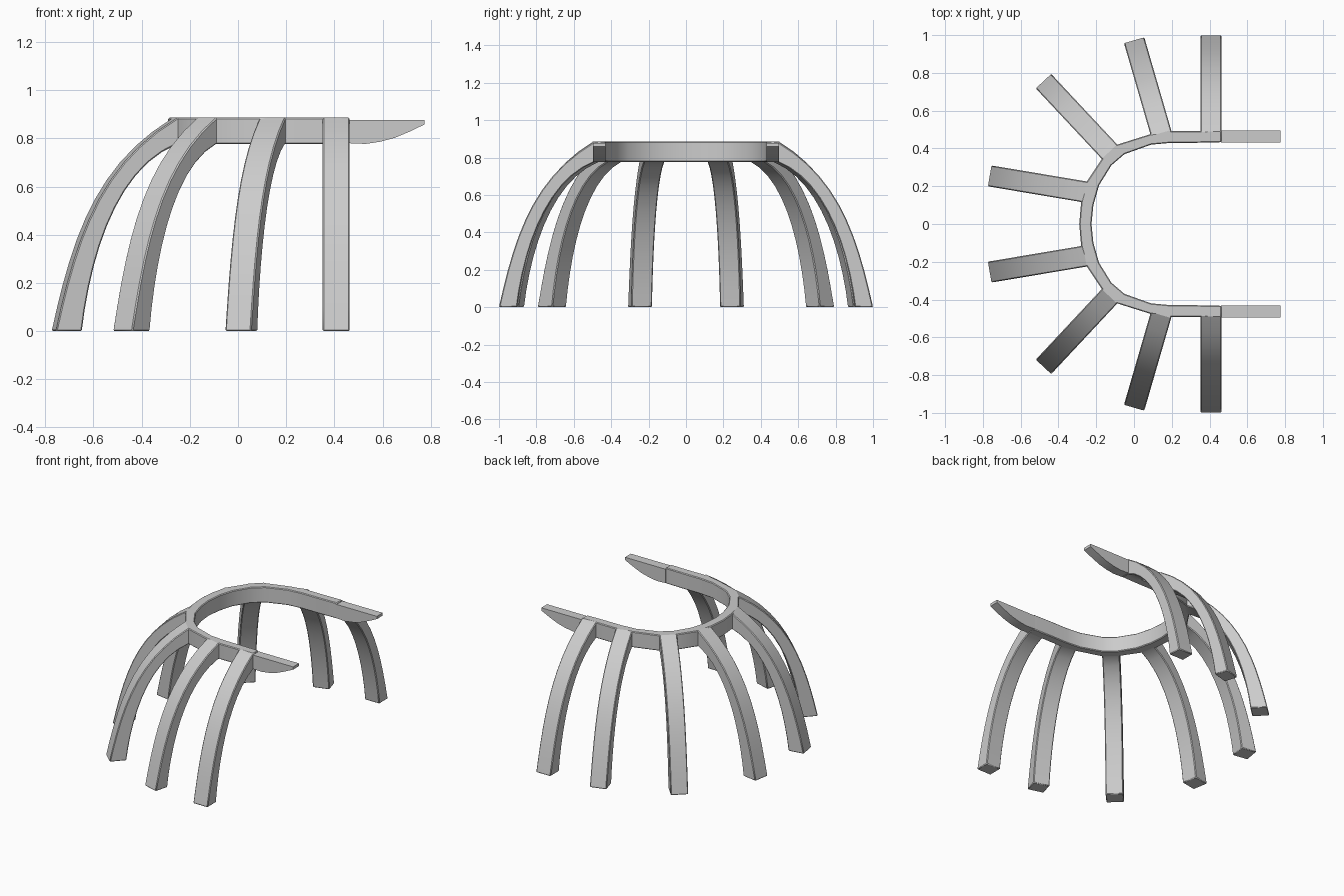
import bpy, bmesh, math
from mathutils import Vector
from mathutils.geometry import interpolate_bezier

if "Cube" in bpy.data.objects:
    bpy.data.objects.remove(bpy.data.objects["Cube"])


def band(name, edge_a, edge_b, place, lo, hi, bevel=0.0):
    """Solid between two matching 2D edges, extruded lo..hi; place maps (u, v, w) to 3D."""
    bm = bmesh.new()
    rows = []
    for a, b in zip(edge_a, edge_b):
        rows.append([bm.verts.new(place(p[0], p[1], w))
                     for p, w in ((a, lo), (a, hi), (b, hi), (b, lo))])
    for r, s in zip(rows, rows[1:]):
        for i in range(4):
            j = (i + 1) % 4
            bm.faces.new((r[i], r[j], s[j], s[i]))
    bm.faces.new(rows[0])
    bm.faces.new(rows[-1])
    bmesh.ops.recalc_face_normals(bm, faces=bm.faces)
    mesh = bpy.data.meshes.new(name)
    bm.to_mesh(mesh)
    bm.free()
    ob = bpy.data.objects.new(name, mesh)
    bpy.context.collection.objects.link(ob)
    bpy.ops.object.select_all(action='DESELECT')
    ob.select_set(True)
    bpy.context.view_layer.objects.active = ob
    if bevel:
        mod = ob.modifiers.new("soft_edges", 'BEVEL')
        mod.width = bevel
        mod.segments = 1
        mod.limit_method = 'ANGLE'
        mod.angle_limit = math.radians(60)
    bpy.ops.object.shade_smooth_by_angle(angle=math.radians(30))
    return ob


def arc(p0, p1, p2, p3, n=12):
    pts = interpolate_bezier(*[Vector((*p, 0)) for p in (p0, p1, p2, p3)], n)
    return [(p.x, p.y) for p in pts]


def full(half):
    return half + [(x, -y) for x, y in reversed(half[:-1])]


TOP, BOTTOM = 0.886, 0.776

# U-shaped collar
outer = [(0.463, 0.495), (0.33, 0.492), (0.2, 0.493), (0.085, 0.475), (-0.09, 0.42),
         (-0.17, 0.345), (-0.25, 0.225), (-0.28, 0.115), (-0.29, 0)]
inner = [(0.463, 0.433), (0.33, 0.43), (0.2, 0.43), (0.09, 0.42), (-0.05, 0.37),
         (-0.12, 0.31), (-0.185, 0.205), (-0.215, 0.1), (-0.225, 0)]
band("collar", full(outer), full(inner), lambda x, y, z: (x, y, z), BOTTOM, TOP, 0.005)

# Arched leg profile, measured outward from the collar
upper = [(-0.03, TOP)] + arc((0, TOP), (0.335, 0.69), (0.43, 0.37), (0.512, 0))


def lower(foot):
    return [(-0.03, BOTTOM)] + arc((0, BOTTOM), (0.25, 0.68), (foot - 0.04, 0.33), (foot, 0))


# Top centre and foot centre of each leg in plan, and its inner foot distance
legs = [((0.4075, 0.488), (0.4075, 1.0), 0.415),
        ((0.143, 0.482), (-0.002, 0.982), 0.415),
        ((-0.13, 0.383), (-0.48, 0.757), 0.403),
        ((-0.26, 0.17), (-0.766, 0.255), 0.403)]

# Tapered tips of the collar
tip_top = [(x, 0.877) for x in (0.46, 0.53, 0.59, 0.65, 0.71, 0.775)]
tip_low = [(0.46, 0.78), (0.53, 0.777), (0.59, 0.786), (0.65, 0.802), (0.71, 0.827), (0.775, 0.858)]

for side, label in ((1, "back"), (-1, "front")):
    for i, (a, b, foot) in enumerate(legs):
        start = Vector((a[0], a[1] * side))
        d = (Vector((b[0], b[1] * side)) - start).normalized()

        def place(s, z, w, start=start, d=d):
            return (start.x + d.x * s - d.y * w, start.y + d.y * s + d.x * w, z)
        band(f"{label}_leg_{i + 1}", upper, lower(foot), place, -0.056, 0.056, 0.005)
    band(f"{label}_tip", tip_top, tip_low,
         lambda x, z, w, side=side: (x, w * side, z), 0.431, 0.496)
